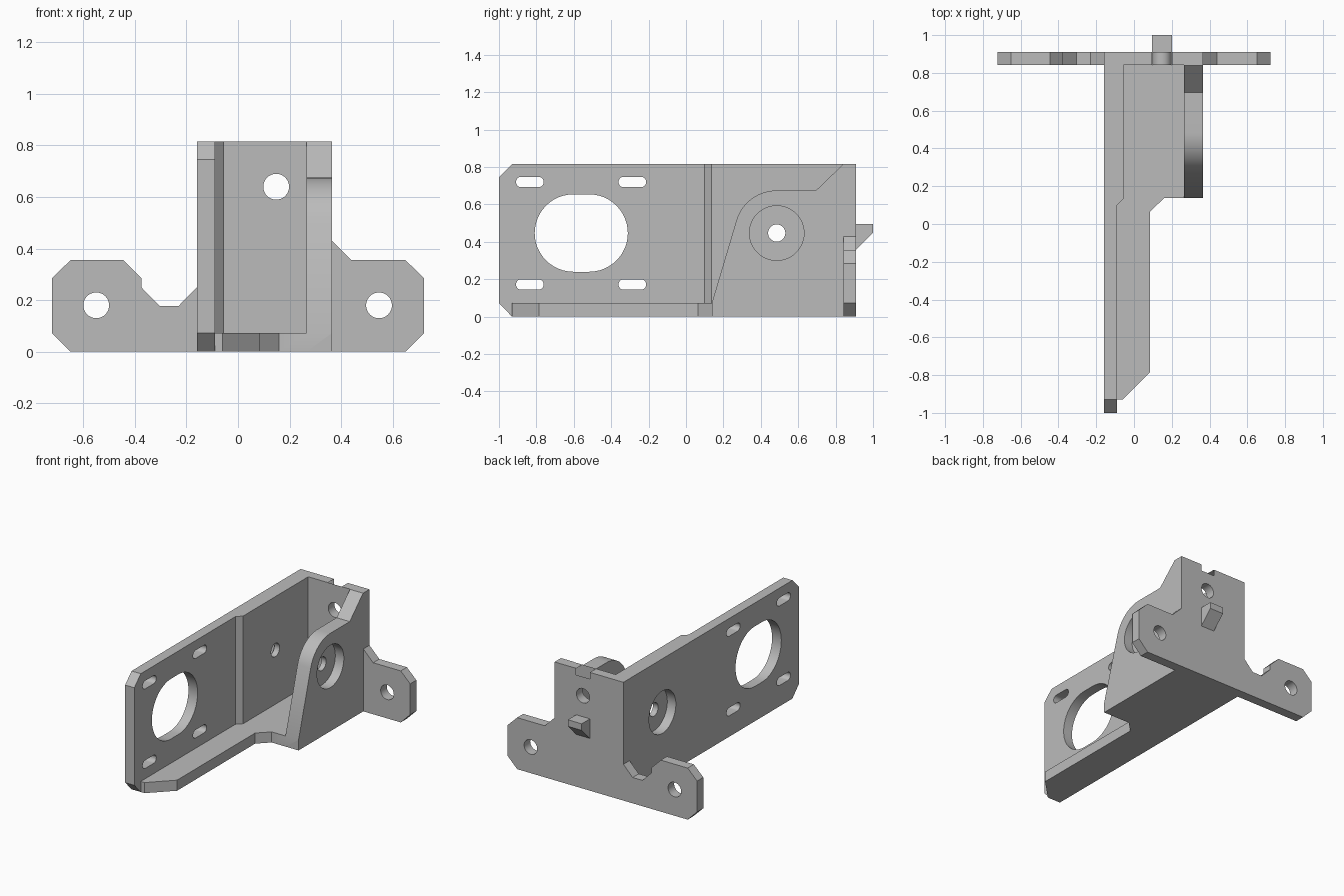
import bpy, bmesh, math
from mathutils import Vector

if "Cube" in bpy.data.objects:
    bpy.data.objects.remove(bpy.data.objects["Cube"])

GREY = (0.5, 0.5, 0.5, 1)
mat = bpy.data.materials.new("plain grey")
mat.use_nodes = True
mat.diffuse_color = GREY
mat.node_tree.nodes["Principled BSDF"].inputs["Base Color"].default_value = GREY

# Profile coordinates to space, for each extrusion axis
PLACE = {
    "x": lambda a, b, t: Vector((t, a, b)),
    "y": lambda a, b, t: Vector((a, t, b)),
    "z": lambda a, b, t: Vector((a, b, t)),
}


def prism(name, axis, points, low, high):
    """Extrude a flat outline along one axis."""
    bm = bmesh.new()
    face = bm.faces.new([bm.verts.new(PLACE[axis](a, b, low)) for a, b in points])
    new = bmesh.ops.extrude_face_region(bm, geom=[face])["geom"]
    shift = PLACE[axis](0, 0, high - low)
    bmesh.ops.translate(bm, vec=shift, verts=[v for v in new if isinstance(v, bmesh.types.BMVert)])
    bmesh.ops.recalc_face_normals(bm, faces=bm.faces)
    mesh = bpy.data.meshes.new(name)
    bm.to_mesh(mesh)
    bm.free()
    mesh.materials.append(mat)
    obj = bpy.data.objects.new(name, mesh)
    bpy.context.collection.objects.link(obj)
    return obj


def arc(a, b, radius, start, end, steps):
    angles = [math.radians(start + (end - start) * i / steps) for i in range(steps + 1)]
    return [(a + radius * math.cos(t), b + radius * math.sin(t)) for t in angles]


def slot(a, b, radius, half=0.0, steps=24):
    """Round outline, stretched sideways when half is above zero."""
    if half == 0:
        return arc(a, b, radius, 0, 360, 2 * steps)[:-1]
    return arc(a + half, b, radius, -90, 90, steps) + arc(a - half, b, radius, 90, 270, steps)


def combine(target, other, operation):
    mod = target.modifiers.new(operation.lower(), "BOOLEAN")
    mod.object, mod.operation, mod.solver = other, operation, "EXACT"
    bpy.context.view_layer.objects.active = target
    bpy.ops.object.modifier_apply(modifier=mod.name)
    bpy.data.objects.remove(other)


TOP, FLOOR, BACK = 0.815, 0.073, 0.91

# Long side plate with clipped front corners
bracket = prism("bracket", "x", [(-1, FLOOR), (-0.93, 0), (0.88, 0), (0.88, TOP),
                                 (-0.93, TOP), (-1, TOP - 0.07)], -0.16, -0.09)

parts = [
    # Thicker rear half of the side plate
    prism("plate_pad", "z", [(-0.12, 0.10), (-0.09, 0.10), (-0.055, 0.135),
                             (-0.055, 0.88), (-0.12, 0.88)], 0, TOP),
    # Floor flange
    prism("floor", "z", [(-0.12, -0.93), (-0.06, -0.93), (0.085, -0.785), (0.085, 0.065),
                         (0.16, 0.138), (0.365, 0.138), (0.365, 0.88), (-0.12, 0.88)], 0, FLOOR),
    # Short wall with a rounded shoulder
    prism("short_wall", "x", [(0.138, 0), (0.138, FLOOR)] + arc(0.485, 0.45, 0.225, 163, 90, 16)
          + [(0.695, 0.675), (0.84, TOP), (0.88, TOP), (0.88, 0)], 0.265, 0.365),
    # Rear mounting plate with two ears
    prism("rear_plate", "y", [(-0.65, 0), (0.65, 0), (0.722, 0.072), (0.722, 0.285), (0.65, 0.355),
                              (0.44, 0.355), (0.365, 0.43), (0.365, TOP), (-0.16, TOP),
                              (-0.16, 0.25), (-0.23, 0.178), (-0.305, 0.178), (-0.375, 0.25),
                              (-0.375, 0.285), (-0.445, 0.355), (-0.65, 0.355),
                              (-0.722, 0.285), (-0.722, 0.072)], 0.843, BACK),
    # Locating hooks on the rear
    prism("upper_hook", "x", [(0.843, 0.77), (0.843, 0.905), (0.933, 0.995), (1, 0.995),
                              (1, 0.87), (BACK, 0.78), (BACK, 0.77)], 0.095, 0.2),
    prism("lower_hook", "x", [(0.88, 0.36), (BACK, 0.36), (1, 0.45), (1, 0.495),
                              (0.88, 0.495)], 0.095, 0.2),
]
for part in parts:
    combine(bracket, part, "UNION")

# Motor opening and its four slots
cutters = [prism("motor_cutter", "x", slot(-0.56, 0.447, 0.207, 0.042), -0.3, 0)]
for y in (-0.835, -0.287):
    for z in (0.172, 0.72):
        cutters.append(prism("slot_cutter", "x", slot(y, z, 0.028, 0.046, 12), -0.3, 0))

# Shaft hole through both walls, with a recess on each outer face
cutters.append(prism("shaft_cutter", "x", slot(0.485, 0.447, 0.046), -0.4, 0.6))
for low, high in ((-0.3, -0.095), (0.3, 0.5)):
    cutters.append(prism("recess_cutter", "x", slot(0.485, 0.447, 0.146), low, high))

# Screw holes in the rear plate
for x, z in ((-0.55, 0.18), (0.547, 0.18), (0.148, 0.64)):
    cutters.append(prism("screw_cutter", "y", slot(x, z, 0.05), 0.75, 0.99))
for cutter in cutters:
    combine(bracket, cutter, "DIFFERENCE")

bpy.ops.object.select_all(action="DESELECT")
bracket.select_set(True)
bpy.context.view_layer.objects.active = bracket
bpy.ops.object.shade_smooth_by_angle(angle=math.radians(25))
